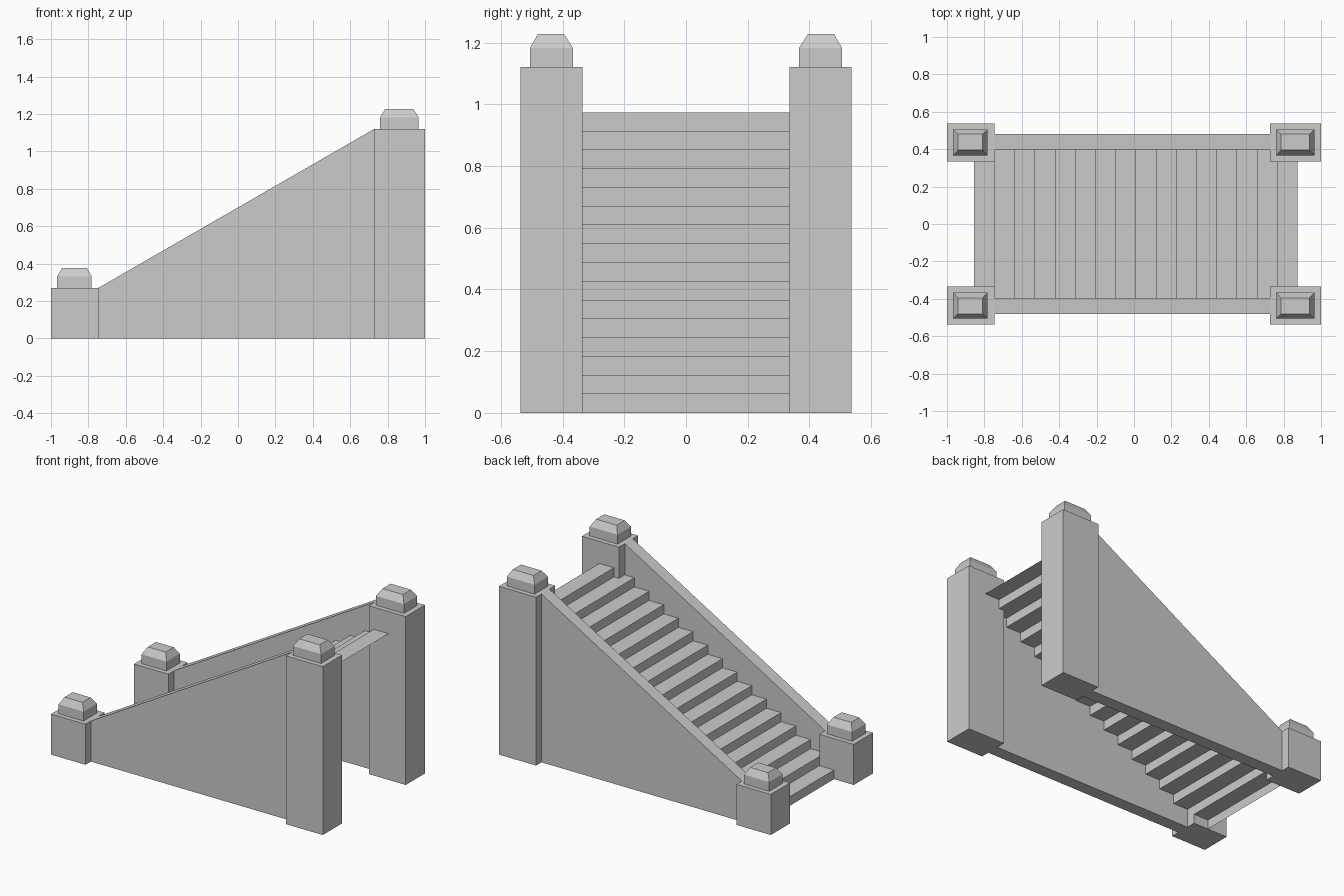
import bpy

if "Cube" in bpy.data.objects:
    bpy.data.objects.remove(bpy.data.objects["Cube"])

PITCH_X, PITCH_Z, STEPS = 0.108, 0.0608, 16


def make(name, verts, faces):
    mesh = bpy.data.meshes.new(name)
    mesh.from_pydata(verts, [], faces)
    mesh.update()
    obj = bpy.data.objects.new(name, mesh)
    bpy.context.collection.objects.link(obj)
    return obj


def loft(name, rings):
    """Stack rectangles (x0, x1, y0, y1, z) into a closed solid."""
    verts, faces = [], [(3, 2, 1, 0)]
    for x0, x1, y0, y1, z in rings:
        verts += [(x0, y0, z), (x1, y0, z), (x1, y1, z), (x0, y1, z)]
    for r in range(len(rings) - 1):
        a = r * 4
        faces += [(a + i, a + (i + 1) % 4, a + 4 + (i + 1) % 4, a + 4 + i) for i in range(4)]
    n = len(verts)
    faces.append((n - 4, n - 3, n - 2, n - 1))
    return make(name, verts, faces)


def prism(name, profile, y0, y1):
    """Extrude an anticlockwise xz profile along y."""
    n = len(profile)
    verts = [(x, y, z) for y in (y0, y1) for x, z in profile]
    faces = [tuple(range(n)), tuple(reversed(range(n, 2 * n)))]
    faces += [(i, i + n, (i + 1) % n + n, (i + 1) % n) for i in range(n)]
    return make(name, verts, faces)


for side, s in (("front", -1), ("back", 1)):
    def span(a, b):
        return tuple(sorted((s * a, s * b)))

    # Newel posts with chamfered caps
    for level, x0, x1, c0, c1, top in (("lower", -1.0, -0.747, -0.967, -0.782, 0.27),
                                       ("upper", 0.728, 1.0, 0.76, 0.965, 1.12)):
        y = span(0.335, 0.537)
        loft(f"{level}_{side}_post", [(x0, x1, *y, 0), (x0, x1, *y, top)])
        yc, yt = span(0.366, 0.506), span(0.395, 0.48)
        loft(f"{level}_{side}_cap", [(c0, c1, *yc, top), (c0, c1, *yc, top + 0.062),
                                     (c0 + 0.027, c1 - 0.027, *yt, top + 0.107)])

    # Sloped side wall
    prism(f"{side}_side_wall", [(-0.747, 0), (0.728, 0), (0.728, 1.12), (-0.747, 0.27)],
          *span(0.396, 0.48))

# Open-backed stair sheet: alternating risers and treads
path = [(-0.855, 0.0)]
for i in range(STEPS):
    x, z = path[-1]
    path += [(x, z + PITCH_Z), (x + PITCH_X, z + PITCH_Z)]
verts = [(x, y, z) for x, z in path for y in (-0.396, 0.396)]
make("stair_treads", verts,
     [(2 * i, 2 * i + 2, 2 * i + 3, 2 * i + 1) for i in range(len(path) - 1)])
